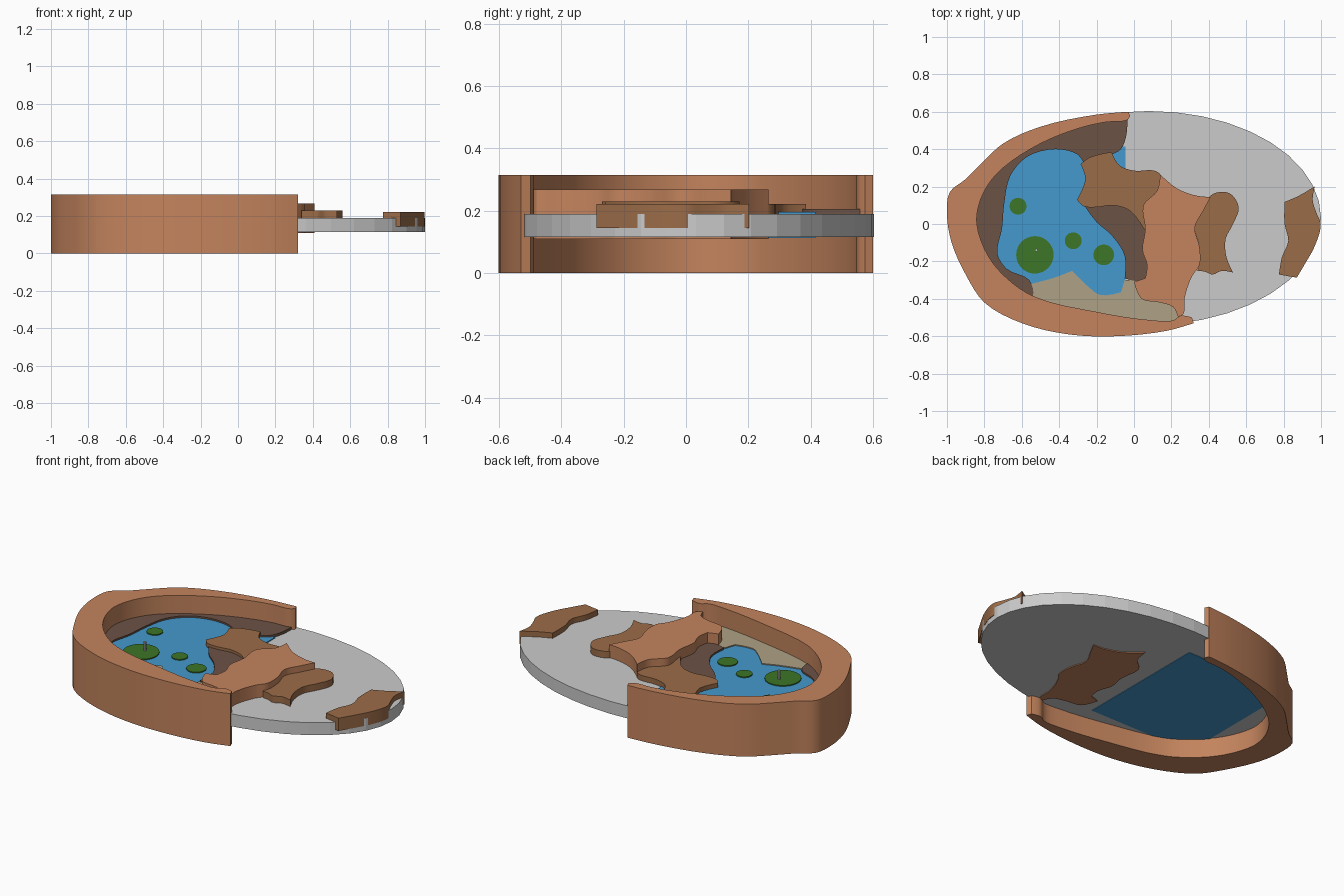
import bpy, bmesh, math
from mathutils import Vector


def material(name, rgb):
    m = bpy.data.materials.new(name)
    m.diffuse_color = (*rgb, 1)
    return m


clay = material("clay", (0.55, 0.23, 0.11))
brown = material("brown", (0.33, 0.15, 0.065))
dark = material("dark_brown", (0.15, 0.085, 0.06))
blue = material("water_blue", (0.06, 0.32, 0.62))
sand = material("sand", (0.43, 0.36, 0.24))
green = material("leaf_green", (0.045, 0.18, 0.02))


def smooth_outline(pts, steps=4):
    """Closed spline through the points; sharp turns stay as corners."""
    p = [Vector(q) for q in pts]
    n = len(p)
    tang = []
    for i in range(n):
        a, b = p[i] - p[i - 1], p[(i + 1) % n] - p[i]
        sharp = a.angle(b) > math.radians(60)
        t = (a.normalized() + b.normalized()) * 0.5
        tang.append(Vector((0, 0)) if sharp else t)
    out = []
    for i in range(n):
        a, b = p[i], p[(i + 1) % n]
        d = (b - a).length
        for k in range(steps):
            t = k / steps
            out.append(a * (2*t**3 - 3*t**2 + 1) + b * (3*t**2 - 2*t**3)
                       + tang[i] * d * (t**3 - 2*t**2 + t)
                       + tang[(i + 1) % n] * d * (t**3 - t**2))
    return out


def slab(name, pts, z0, z1, mat=None, smooth=True):
    """Extrude a plan outline between two heights."""
    if smooth:
        pts = smooth_outline(pts)
    bm = bmesh.new()
    face = bm.faces.new([bm.verts.new((x, y, z0)) for x, y in pts])
    ext = bmesh.ops.extrude_face_region(bm, geom=[face])
    top = [v for v in ext["geom"] if isinstance(v, bmesh.types.BMVert)]
    bmesh.ops.translate(bm, verts=top, vec=(0, 0, z1 - z0))
    bmesh.ops.triangulate(bm, faces=[f for f in bm.faces if len(f.verts) > 4])
    bmesh.ops.recalc_face_normals(bm, faces=bm.faces)
    me = bpy.data.meshes.new(name)
    bm.to_mesh(me)
    bm.free()
    ob = bpy.data.objects.new(name, me)
    bpy.context.collection.objects.link(ob)
    if mat:
        me.materials.append(mat)
    if smooth:
        bpy.ops.object.select_all(action='DESELECT')
        ob.select_set(True)
        bpy.context.view_layer.objects.active = ob
        bpy.ops.object.shade_smooth_by_angle(angle=math.radians(30))
    return ob


# C-shaped outer wall
slab("outer_wall", [
    (-0.03, 0.60), (-0.2, 0.585), (-0.5, 0.52), (-0.7, 0.43), (-0.82, 0.32),
    (-0.9, 0.24), (-0.985, 0.17), (-1, 0.05), (-0.975, -0.1), (-0.9, -0.27),
    (-0.8, -0.42), (-0.6, -0.53), (-0.35, -0.59), (-0.1, -0.6), (0.18, -0.57),
    (0.32, -0.53), (0.31, -0.50), (0.25, -0.49), (0.21, -0.515), (0.1, -0.515),
    (-0.2, -0.47), (-0.54, -0.385), (-0.68, -0.29), (-0.78, -0.17),
    (-0.84, 0), (-0.83, 0.1), (-0.78, 0.21), (-0.7, 0.3), (-0.5, 0.43),
    (-0.3, 0.51), (-0.15, 0.545), (-0.04, 0.555), (-0.02, 0.575)],
    0, 0.315, clay)

# Grey base plate, slightly longer hidden half under the wall
plate = []
for i in range(40):
    a = 2 * math.pi * i / 40
    r = 0.92 if math.cos(a) > 0 else 0.97
    plate.append((0.08 + r * math.cos(a), 0.032 + 0.572 * math.sin(a)))
slab("base_plate", plate, 0.115, 0.19, smooth=False)

# Water block
slab("water", [(-0.045, 0.415), (-0.6, 0.415), (-0.735, 0.33),
               (-0.735, -0.35), (-0.66, -0.41), (-0.045, -0.41)],
     0.112, 0.196, blue, False)

# Dark ledge along the inside of the wall
slab("inner_ledge", [
    (-0.035, 0.57), (-0.2, 0.57), (-0.5, 0.48), (-0.8, 0.28), (-0.92, 0.05),
    (-0.8, -0.25), (-0.6, -0.45), (-0.54, -0.385), (-0.56, -0.30),
    (-0.68, -0.24), (-0.73, -0.16), (-0.705, -0.02), (-0.695, 0.1),
    (-0.66, 0.26), (-0.57, 0.36), (-0.42, 0.4), (-0.3, 0.37), (-0.26, 0.31),
    (-0.15, 0.36), (-0.07, 0.40), (-0.04, 0.48)], 0.12, 0.206, dark)

# Dark shore in the middle
slab("middle_shore", [
    (-0.28, 0.12), (-0.1, 0.14), (0.08, 0.12), (0.09, -0.1), (0.08, -0.28),
    (0.02, -0.305), (-0.05, -0.29), (-0.05, -0.17), (-0.12, -0.06),
    (-0.2, 0.01)], 0.12, 0.206, dark)

# Sandy beach at the front
slab("beach", [
    (-0.56, -0.40), (-0.55, -0.32), (-0.42, -0.285), (-0.33, -0.25),
    (-0.25, -0.33), (-0.18, -0.38), (-0.07, -0.365), (-0.05, -0.3),
    (0.01, -0.3), (0.05, -0.39), (0.14, -0.41), (0.22, -0.44), (0.25, -0.49),
    (0.2, -0.53), (0.1, -0.53), (-0.2, -0.49)], 0.12, 0.202, sand)

# Raised rock terraces, tall one in the centre
slab("back_terrace", [
    (-0.12, 0.385), (-0.24, 0.355), (-0.285, 0.32), (-0.26, 0.24),
    (-0.305, 0.13), (-0.27, 0.095), (-0.2, 0.09), (-0.11, 0.10), (-0.02, 0.07),
    (0.055, -0.03), (0.1, 0.0), (0.15, 0.18), (0.145, 0.26), (0.11, 0.285),
    (0, 0.285), (-0.08, 0.315)], 0.12, 0.222, brown)
slab("centre_terrace", [
    (0.14, 0.265), (0.125, 0.18), (0.05, 0.1), (0.06, -0.03), (0.045, -0.14),
    (0.07, -0.22), (0.06, -0.29), (0, -0.31), (0.04, -0.4), (0.14, -0.42),
    (0.21, -0.445), (0.235, -0.495), (0.265, -0.48), (0.27, -0.4),
    (0.31, -0.28), (0.35, -0.22), (0.35, -0.12), (0.325, -0.02), (0.37, 0.07),
    (0.41, 0.145), (0.34, 0.15), (0.23, 0.19)], 0.11, 0.268, clay)
slab("right_terrace", [
    (0.34, -0.25), (0.35, -0.12), (0.325, -0.02), (0.36, 0.07), (0.42, 0.16),
    (0.51, 0.165), (0.56, 0.09), (0.53, 0), (0.49, -0.08), (0.495, -0.18),
    (0.53, -0.26), (0.47, -0.25), (0.42, -0.27), (0.38, -0.255)],
    0.145, 0.23, brown)
slab("edge_terrace", [
    (0.967, 0.202), (0.88, 0.15), (0.805, 0.118), (0.805, 0.0),
    (0.825, -0.09), (0.79, -0.18), (0.775, -0.27), (0.87, -0.287),
    (0.91, -0.22), (0.97, -0.11), (0.998, 0.0), (0.975, 0.06), (0.955, 0.13)],
    0.145, 0.222, brown)


# Round leaves on the water and a small grey peg
def disc(name, x, y, r, z0, z1, mat=None, n=32):
    ring = [(x + r * math.cos(2 * math.pi * i / n),
             y + r * math.sin(2 * math.pi * i / n)) for i in range(n)]
    slab(name, ring, z0, z1, mat, False)


for i, (x, y, r) in enumerate([(-0.53, -0.165, 0.1), (-0.62, 0.095, 0.045),
                               (-0.325, -0.09, 0.045), (-0.162, -0.165, 0.055)]):
    disc(f"leaf_{i + 1}", x, y, r, 0.19, 0.202, green)
disc("peg", -0.522, -0.14, 0.008, 0.195, 0.255, None, 8)
